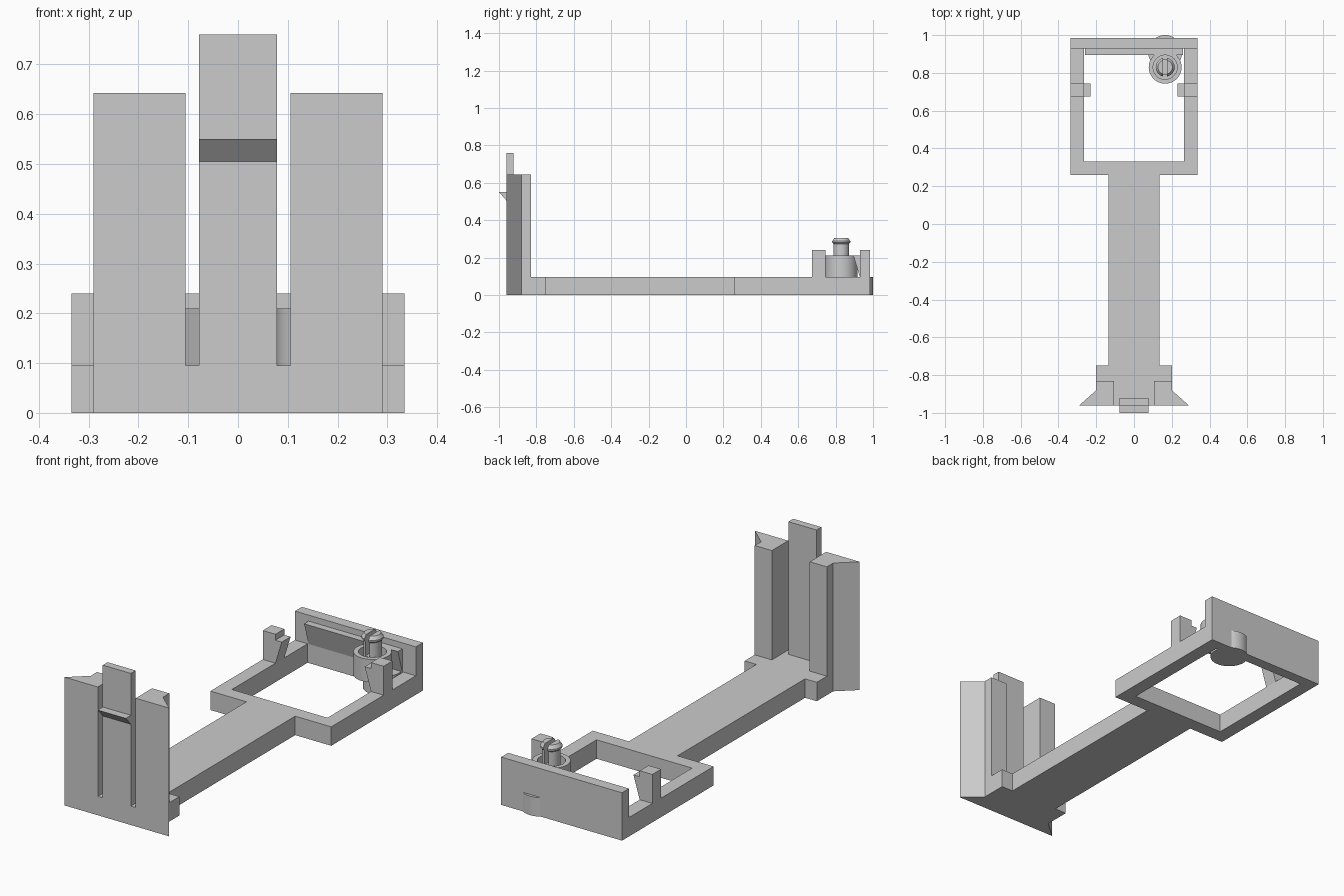
import bpy, bmesh, math
from mathutils import Vector

cube = bpy.data.objects.get("Cube")
if cube:
    bpy.data.objects.remove(cube, do_unlink=True)

grey = bpy.data.materials.new("plain grey")
grey.use_nodes = True
colour = (0.6, 0.6, 0.6, 1)
grey.diffuse_color = colour
grey.node_tree.nodes["Principled BSDF"].inputs["Base Color"].default_value = colour

BASE = 0.095    # thickness of the flat plate
HOOK = 0.21     # height of the catch ledges
WALL = 0.24     # height of the back wall and clips


def finish(name, bm):
    bmesh.ops.recalc_face_normals(bm, faces=bm.faces)
    mesh = bpy.data.meshes.new(name)
    bm.to_mesh(mesh)
    bm.free()
    mesh.materials.append(grey)
    ob = bpy.data.objects.new(name, mesh)
    bpy.context.collection.objects.link(ob)
    return ob


def prism(name, points, sweep):
    """Closed polygon pushed along the sweep vector."""
    bm = bmesh.new()
    face = bm.faces.new([bm.verts.new(p) for p in points])
    made = bmesh.ops.extrude_face_region(bm, geom=[face])["geom"]
    bmesh.ops.translate(bm, vec=Vector(sweep),
                        verts=[v for v in made if isinstance(v, bmesh.types.BMVert)])
    return finish(name, bm)


def plan(name, outline, z0, z1):
    return prism(name, [(x, y, z0) for x, y in outline], (0, 0, z1 - z0))


def box(name, x0, x1, y0, y1, z0, z1):
    return plan(name, [(x0, y0), (x1, y0), (x1, y1), (x0, y1)], z0, z1)


def lathe(name, profile, x, y, steps=48):
    bm = bmesh.new()
    verts = [bm.verts.new((r, 0, z)) for r, z in profile]
    edges = [bm.edges.new(pair) for pair in zip(verts, verts[1:])]
    bmesh.ops.spin(bm, geom=verts + edges, cent=(0, 0, 0), axis=(0, 0, 1),
                   angle=2 * math.pi, steps=steps)
    bmesh.ops.remove_doubles(bm, verts=bm.verts, dist=0.0001)
    bmesh.ops.translate(bm, vec=(x, y, 0), verts=bm.verts)
    return finish(name, bm)


def cut(ob, cutter):
    mod = ob.modifiers.new("cut", "BOOLEAN")
    mod.operation = "DIFFERENCE"
    mod.solver = "EXACT"
    mod.object = cutter
    cutter.hide_render = True
    cutter.hide_set(True)
    cutter.display_type = "WIRE"


def smooth(ob):
    bpy.ops.object.select_all(action="DESELECT")
    ob.select_set(True)
    bpy.context.view_layer.objects.active = ob
    bpy.ops.object.shade_smooth_by_angle(angle=math.radians(30))


# Flat plate: flared foot, beam and front of the frame in one outline
half = [(0.29, -0.96), (0.2, -0.88), (0.2, -0.75), (0.135, -0.75),
        (0.135, 0.26), (0.335, 0.26), (0.335, 0.985)]
plate = plan("base_plate", half + [(-x, y) for x, y in reversed(half)], 0, BASE)
cut(plate, box("frame_opening_cutter", -0.265, 0.265, 0.33, 0.93, -0.1, 0.2))

# Back wall with its wedge-shaped catch
box("back_wall", -0.335, 0.335, 0.93, 0.985, BASE, WALL)
prism("back_catch", [(-0.26, 0.93, BASE), (-0.26, 0.895, HOOK), (-0.26, 0.93, HOOK)],
      (0.52, 0, 0))

# Mirrored side clips and front posts
for side, s in (("left", 1), ("right", -1)):
    clip = [(0.335, BASE), (0.335, WALL), (0.265, WALL), (0.265, HOOK),
            (0.23, HOOK), (0.265, BASE)]
    prism(side + "_clip", [(s * x, 0.675, z) for x, z in clip], (0, 0.07, 0))
    post = [(0.105, -0.96), (0.29, -0.96), (0.2, -0.88), (0.2, -0.83), (0.105, -0.83)]
    plan(side + "_front_post", [(s * x, y) for x, y in post], BASE, 0.643)

# Springy front tab with a snap ridge
box("front_tab", -0.078, 0.078, -0.96, -0.922, BASE, 0.76)
prism("tab_ridge", [(-0.078, -0.96, 0.505), (-0.078, -1, 0.55), (-0.078, -0.96, 0.55)],
      (0.156, 0, 0))

# Round boss holding a slotted pin
boss = lathe("pin_boss", [(0, BASE), (0.087, BASE), (0.087, HOOK), (0.064, HOOK),
                          (0.064, 0.15), (0.042, 0.15), (0.042, 0.272), (0.05, 0.28),
                          (0.05, 0.288), (0.038, 0.305), (0, 0.305)], 0.165, 0.83)
smooth(boss)
cut(boss, box("pin_slot_cutter", 0.154, 0.176, 0.77, 0.89, 0.2, 0.4))

# Round support under the boss, showing through the back wall
smooth(lathe("boss_support", [(0, 0), (0.09, 0), (0.09, BASE), (0, BASE)], 0.165, 0.91))
